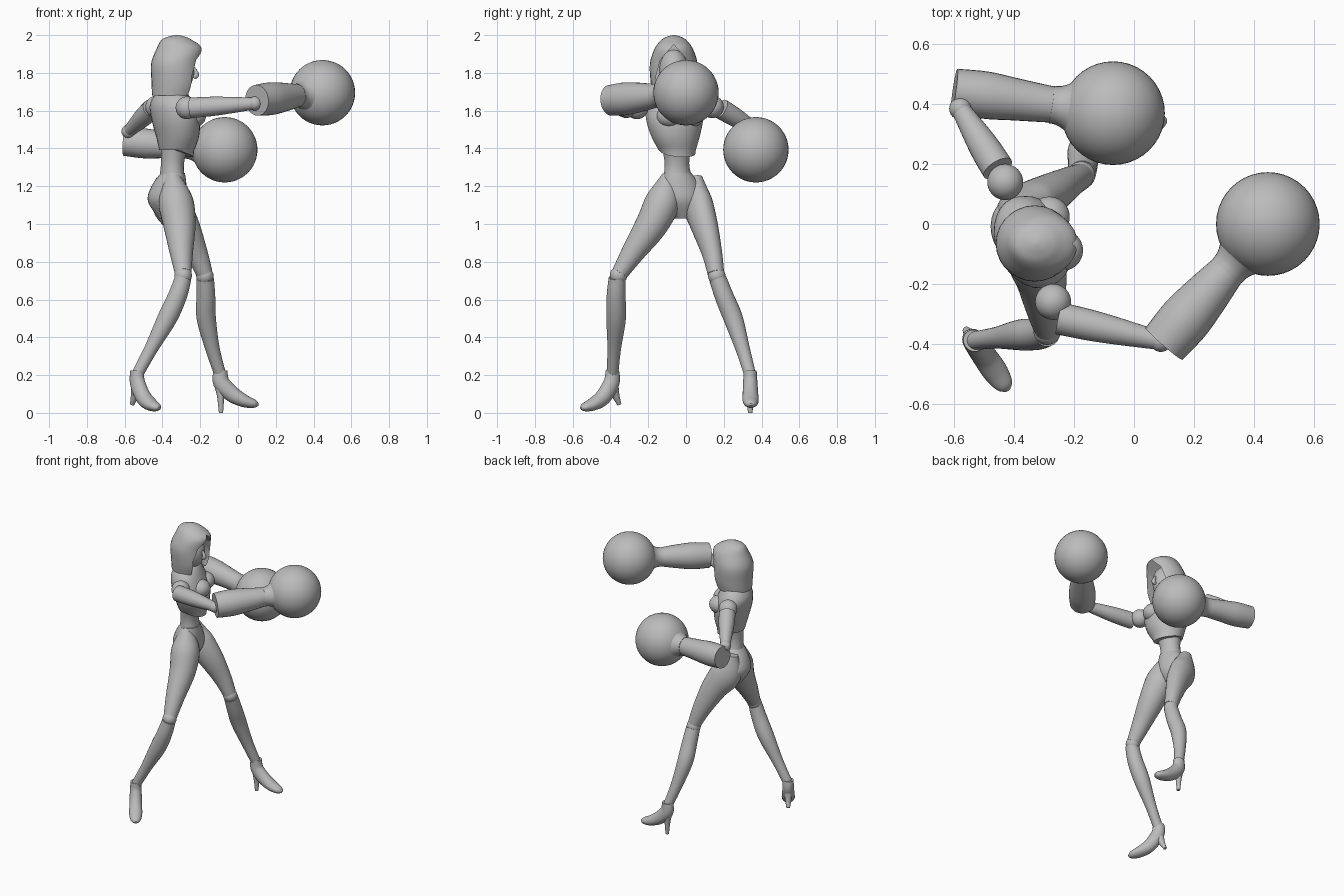
import bpy, bmesh, math
from mathutils import Vector

if "Cube" in bpy.data.objects:
    bpy.data.objects.remove(bpy.data.objects["Cube"], do_unlink=True)

grey = bpy.data.materials.new("matte grey")
grey.use_nodes = True
colour = (0.5, 0.5, 0.5, 1)
grey.diffuse_color = colour
grey.node_tree.nodes["Principled BSDF"].inputs["Base Color"].default_value = colour

UP = Vector((0, 0, 1))
SIDE = Vector((-.37, .93, 0)).normalized()   # body's own sideways axis
FRONT = SIDE.cross(UP)                       # direction the chest faces
parts = []


def finish(name, bm):
    bmesh.ops.recalc_face_normals(bm, faces=bm.faces)
    mesh = bpy.data.meshes.new(name)
    bm.to_mesh(mesh)
    bm.free()
    mesh.materials.append(grey)
    obj = bpy.data.objects.new(name, mesh)
    bpy.context.collection.objects.link(obj)
    parts.append(obj)
    return obj


def catmull(a, b, c, d, t):
    return b + (c - a) * (t / 2) + (a * 2 - b * 5 + c * 4 - d) * (t * t / 2) \
        + (b * 3 - a - c * 3 + d) * (t ** 3 / 2)


def loft(name, stations, side=SIDE, level=False, segments=28, steps=5, smooth=True):
    """Skin elliptical rings along stations of (x, y, z, side radius[, other radius])."""
    keys = [(Vector(s[:3]), Vector((s[3], s[-1]))) for s in stations]
    rings = []
    for i in range(len(keys) - 1):
        quad = [keys[max(0, min(len(keys) - 1, i + k))] for k in (-1, 0, 1, 2)]
        for j in range(steps if smooth else 1):
            rings.append([catmull(*[q[n] for q in quad], j / steps) for n in (0, 1)])
    rings.append(keys[-1])
    bm = bmesh.new()
    loops = []
    for i, (centre, radius) in enumerate(rings):
        along = rings[min(i + 1, len(rings) - 1)][0] - rings[max(i - 1, 0)][0]
        along = UP if level else along.normalized()
        u = (side - along * side.dot(along)).normalized()
        v = along.cross(u)
        loop = []
        for k in range(segments):
            a = math.tau * k / segments
            loop.append(bm.verts.new(centre + u * radius.x * math.cos(a) + v * radius.y * math.sin(a)))
        loops.append(loop)
    for low, high in zip(loops, loops[1:]):
        for k in range(segments):
            n = (k + 1) % segments
            bm.faces.new((low[k], low[n], high[n], high[k]))
    bm.faces.new(loops[0])
    bm.faces.new(loops[-1])
    return finish(name, bm)


def ball(name, centre, radii):
    bm = bmesh.new()
    bmesh.ops.create_uvsphere(bm, u_segments=40, v_segments=24, radius=1)
    bmesh.ops.scale(bm, vec=radii, verts=bm.verts)
    bmesh.ops.translate(bm, vec=centre, verts=bm.verts)
    return finish(name, bm)


# Torso: pelvis, waist, bodice with pointed hem, bust and neck
loft("pelvis", [(-.37, -.02, 1.03, .04, .05), (-.375, -.02, 1.12, .115, .1),
                (-.365, -.03, 1.2, .11, .09), (-.345, -.045, 1.27, .075, .062)], level=True)
loft("waist", [(-.35, -.04, 1.2, .09, .07), (-.347, -.048, 1.32, .066, .06),
               (-.33, -.05, 1.45, .09, .08)], level=True)
bodice = loft("bodice", [(-.325, -.045, 1.38, .095, .088), (-.32, -.055, 1.46, .13, .11),
                         (-.33, -.06, 1.55, .155, .122), (-.35, -.06, 1.63, .155, .11),
                         (-.35, -.06, 1.69, .11, .08), (-.345, -.06, 1.72, .05, .05)], level=True)
middle = Vector((-.325, -.045, 0))
for vert in bodice.data.vertices:
    if vert.co.z < 1.385:
        vert.co.z -= .3 * (vert.co - middle).dot(FRONT)
for label, s in (("left", 1), ("right", -1)):
    centre = Vector((-.33, -.06, 1.57)) + FRONT * .075 + SIDE * .06 * s
    ball(label + "_bust", centre, (.068, .068, .06))
loft("neck", [(-.345, -.06, 1.66, .055), (-.335, -.06, 1.72, .042), (-.33, -.06, 1.8, .045)], level=True)

# Hood with a pointed opening, and the face inside it
across = Vector((0, 1, 0))
hood = loft("hood", [(-.34, -.065, 1.68, .11, .115), (-.33, -.065, 1.75, .122, .128),
                     (-.33, -.065, 1.85, .126, .13), (-.31, -.065, 1.93, .1, .12),
                     (-.325, -.065, 1.975, .065, .08), (-.325, -.065, 1.993, .032, .04),
                     (-.325, -.065, 2, .006, .006)], side=across, level=True)
bm = bmesh.new()
arch = [(-.075, 1.6), (-.095, 1.78), (-.07, 1.87), (0, 1.95), (.07, 1.87), (.095, 1.78), (.075, 1.6)]
outline = bm.faces.new([bm.verts.new((-.3, y - .065, z)) for y, z in arch])
extruded = bmesh.ops.extrude_face_region(bm, geom=[outline], use_keep_orig=True)
moved = [g for g in extruded["geom"] if isinstance(g, bmesh.types.BMVert)]
bmesh.ops.translate(bm, vec=(.3, 0, 0), verts=moved)
cutter = finish("hood_cutter", bm)
cutter.hide_render = True
cut = hood.modifiers.new("opening", "BOOLEAN")
cut.operation = "DIFFERENCE"
cut.solver = "EXACT"
cut.object = cutter
bpy.context.view_layer.objects.active = hood
bpy.ops.object.modifier_apply(modifier=cut.name)
parts.remove(cutter)
bpy.data.objects.remove(cutter, do_unlink=True)
ball("face", (-.32, -.065, 1.81), (.088, .078, .115))
loft("nose", [(-.235, -.065, 1.83, .006), (-.22, -.065, 1.79, .014), (-.235, -.065, 1.775, .01)],
     side=across, segments=12)


# Arms: shoulder ball, upper arm, elbow, sleeve, flared cuff and round fist
def arm(label, shoulder, upper, elbow, sleeve, fist, size):
    ball(label + "_shoulder", shoulder, (.06, .06, .06))
    upper, elbow, sleeve, fist = map(Vector, (upper, elbow, sleeve, fist))
    ball(label + "_elbow", elbow, (.037, .037, .037))
    mid = upper.lerp(elbow, .4)
    loft(label + "_upper_arm", [(*upper, .054), (*mid, .05), (*elbow, .031)], side=UP)

    def along(t, r):
        return (*sleeve.lerp(fist, t), r)
    loft(label + "_forearm", [along(0, .074 * size), along(.2, .079 * size),
                              along(.4, .07 * size), along(.63, .06)], side=UP)
    loft(label + "_cuff", [along(.61, .063), along(.66, .066), along(.72, .082), along(.8, .12)], side=UP)
    ball(label + "_fist", fist, (.173, .173, .173))


arm("left", (-.43, .14, 1.62), (-.455, .185, 1.61), (-.58, .385, 1.49),
    (-.6, .445, 1.435), (-.07, .37, 1.393), 1)
arm("right", (-.27, -.26, 1.615), (-.25, -.315, 1.615), (.09, -.39, 1.638),
    (.1, -.4, 1.655), (.447, 0, 1.695), 1.1)


# Legs: thigh, knee ball, shin and a high heeled shoe
def leg(label, thigh, shin, toe_way, heel_back, heel_floor, sole):
    loft(label + "_thigh", thigh)
    knee = Vector(thigh[-1][:3]).lerp(Vector(shin[0][:3]), .5)
    ball(label + "_knee", knee, (.046, .046, .046))
    loft(label + "_shin", shin)
    ankle = Vector(shin[-1][:3])
    way = Vector(toe_way).normalized()
    sideways = way.cross(UP)

    def at(forward, height, *radii):
        point = ankle + way * forward
        return (point.x, point.y, height, *radii)
    loft(label + "_shoe", [at(0, .225, .034, .037), at(.005, .16, .038, .044),
                           at(.06, .095 + sole, .041, .043), at(.125, .058 + sole, .042, .034),
                           at(.18, .042 + sole, .03, .022), at(.202, .038 + sole, .008, .006)],
         side=sideways)
    loft(label + "_heel", [at(0, .15, .03, .035), at(heel_back / 2, .09, .02, .02),
                           at(heel_back, heel_floor, .012, .011)], side=sideways)


leg("right",
    [(-.345, -.09, 1.26, .035), (-.33, -.12, 1.13, .09), (-.31, -.18, 1, .086),
     (-.3, -.28, .85, .062), (-.29, -.35, .74, .044)],
    [(-.29, -.365, .715, .044), (-.32, -.37, .62, .05), (-.375, -.37, .5, .052),
     (-.46, -.38, .34, .036), (-.535, -.39, .2, .031)],
    (.57, -.82, 0), -.045, .045, -.012)
leg("left",
    [(-.395, .045, 1.25, .04), (-.365, .06, 1.12, .072, .1), (-.29, .095, 1, .07, .085),
     (-.22, .137, .85, .053, .06), (-.178, .158, .74, .044)],
    [(-.173, .168, .71, .046), (-.17, .205, .61, .05), (-.168, .25, .5, .051),
     (-.135, .3, .34, .038), (-.093, .34, .2, .031)],
    (1, .02, 0), .003, 0, .006)

# Smooth shading that keeps the crisp edges
bpy.ops.object.select_all(action="DESELECT")
for obj in parts:
    obj.select_set(True)
bpy.context.view_layer.objects.active = parts[0]
bpy.ops.object.shade_smooth_by_angle(angle=math.radians(40))
